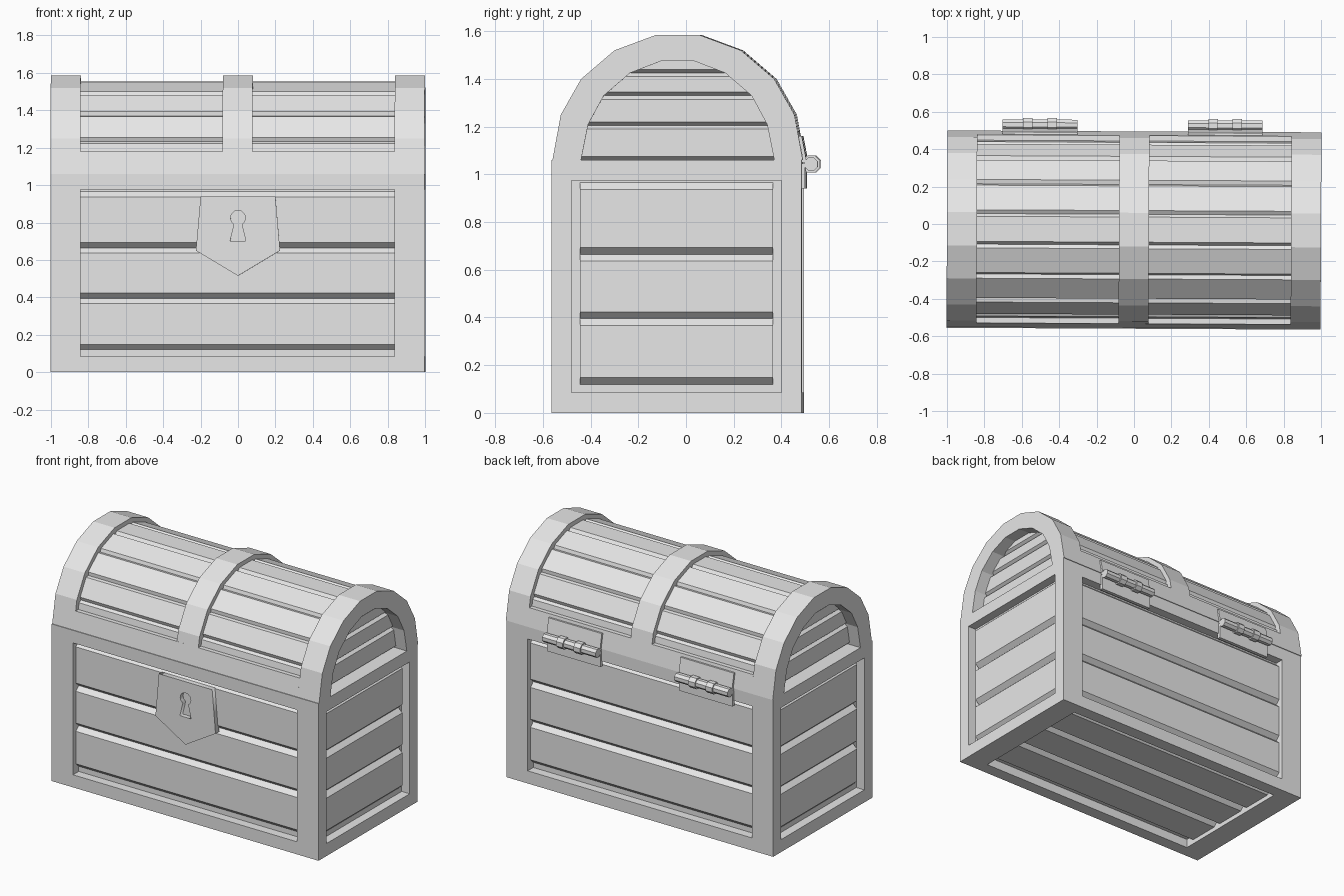
import bpy, bmesh, math
from mathutils import Vector

cube = bpy.data.objects.get("Cube")
if cube:
    bpy.data.objects.remove(cube, do_unlink=True)

grey = bpy.data.materials.new("plain_grey")
grey.use_nodes = True
grey.diffuse_color = (0.8, 0.8, 0.8, 1)
grey.node_tree.nodes["Principled BSDF"].inputs["Base Color"].default_value = (0.8, 0.8, 0.8, 1)

YAW = -0.005          # the chest stands very slightly turned
CY, LY = -0.035, -0.03  # depth centres of body and lid
HALF, SEAM = 0.525, 1.06
MX, MY = 0.16, 0.12   # frame widths


def finish(name, bm):
    bmesh.ops.recalc_face_normals(bm, faces=bm.faces)
    mesh = bpy.data.meshes.new(name)
    bm.to_mesh(mesh)
    bm.free()
    mesh.materials.append(grey)
    obj = bpy.data.objects.new(name, mesh)
    obj.rotation_euler.z = YAW
    bpy.context.collection.objects.link(obj)
    return obj


def add_prism(bm, pts, a, b, place):
    """Extrude a 2D outline from a to b; place maps (u, v, w) to x, y, z."""
    rings = [[bm.verts.new(place(u, v, w)) for u, v in pts] for w in (a, b)]
    n = len(pts)
    for r in rings:
        bm.faces.new(r)
    for i in range(n):
        j = (i + 1) % n
        bm.faces.new((rings[0][i], rings[0][j], rings[1][j], rings[1][i]))


def prism(name, pts, a, b, place):
    bm = bmesh.new()
    add_prism(bm, pts, a, b, place)
    return finish(name, bm)


def lid_place(u, v, w):
    return (w, LY + u, v)


# Body frame: box with a recess in every face but the top
bm = bmesh.new()
bmesh.ops.create_cube(bm, size=1)
for v in bm.verts:
    v.co = Vector((v.co.x * 2, v.co.y * 2 * HALF + CY, (v.co.z + 0.5) * SEAM))
bm.normal_update()
for f in [f for f in bm.faces if f.normal.z < 0.5]:
    bmesh.ops.inset_individual(bm, faces=[f], thickness=MY)
    if abs(f.normal.x) < 0.5:
        for v in f.verts:
            v.co.x = math.copysign(1 - MX, v.co.x)
    bmesh.ops.inset_individual(bm, faces=[f], thickness=0, depth=-0.06)
finish("body_frame", bm)


# Bevelled planks filling the recesses
def planks(name, cuts, halves, depth, bevel, place):
    bm = bmesh.new()
    for a, b, h in zip(cuts, cuts[1:], halves):
        add_prism(bm, [(-0.01, a), (0, a), (depth, a + bevel), (depth, b - bevel),
                       (0, b), (-0.01, b)], -h, h, place)
    finish(name, bm)


rows = [0.12, 0.395, 0.665, 0.965]
wide, deep = [1 - MX] * 3, [HALF - MY] * 3
inner = HALF - 0.06
planks("front_planks", rows, wide, 0.03, 0.028, lambda u, v, w: (w, CY - inner - u, v))
planks("back_planks", rows, wide, 0.03, 0.028, lambda u, v, w: (w, CY + inner + u, v))
planks("bottom_planks", [-0.405, -0.135, 0.135, 0.405], wide, 0.03, 0.028,
       lambda u, v, w: (w, CY + v, 0.06 - u))
for side, s in (("left", 1), ("right", -1)):
    planks(side + "_side_planks", rows, deep, 0.03, 0.028,
           lambda u, v, w: (s * (0.94 + u), CY + w, v))
    planks(side + "_lid_end_planks", [SEAM, 1.205, 1.33, 1.425, 1.5],
           [0.42, 0.40, 0.34, 0.23], 0.02, 0.015,
           lambda u, v, w: (s * (0.9 + u), LY + w, v))


# Lid arches
def arch(half):
    return [(-y, z) for y, z in half] + [(y, z) for y, z in reversed(half)]


outer = arch([(HALF, SEAM), (0.49, 1.25), (0.405, 1.40), (0.265, 1.52), (0.09, 1.585)])
opening = arch([(0.405, SEAM), (0.375, 1.21), (0.31, 1.33), (0.2, 1.425), (0.07, 1.475)])
for side, a, b in (("left", 1 - MX, 1), ("right", -1, MX - 1)):
    prism(side + "_lid_hoop", outer + opening[::-1], a, b, lid_place)
prism("middle_lid_hoop", outer, -0.08, 0.08, lid_place)
prism("lid_rim", [(-HALF, SEAM), (-0.503, 1.18), (0.503, 1.18), (HALF, SEAM)],
      MX - 1, 1 - MX, lid_place)

# Lid planks: one per arch facet, with a groove at every corner
base = Vector((0, SEAM))


def shrink(p, k):
    return base + (Vector(p) - base) * k


section = []
for p, q in zip(outer, outer[1:]):
    a, b = shrink(p, 0.945), shrink(q, 0.945)
    step = (b - a).normalized() * 0.018
    section += [shrink(p, 0.91), a + step, b - step]
section.append(shrink(outer[-1], 0.91))
prism("lid_planks", section, -0.9, 0.9, lid_place)

# Lock plate with keyhole
curve = bpy.data.curves.new("lock_plate", "CURVE")
curve.dimensions = "2D"
curve.fill_mode = "BOTH"
curve.extrude = 0.02
plate = [(-0.2, 0.94), (-0.225, 0.65), (0, 0.515), (0.225, 0.65), (0.2, 0.94)]
angles = [math.radians(-60 + 300 * i / 10) for i in range(11)]
hole = [(0.04 * math.cos(t), 0.825 + 0.04 * math.sin(t)) for t in angles]
hole += [(-0.042, 0.7), (0.042, 0.7)]
for pts in (plate, hole):
    spline = curve.splines.new("POLY")
    spline.points.add(len(pts) - 1)
    for point, (x, z) in zip(spline.points, pts):
        point.co = (x, z, 0, 1)
    spline.use_cyclic_u = True
curve.materials.append(grey)
lock = bpy.data.objects.new("lock_plate", curve)
lock.location = (0, -0.54, 0)
lock.rotation_euler = (math.pi / 2, 0, YAW)
bpy.context.collection.objects.link(lock)
bpy.ops.object.select_all(action="DESELECT")
lock.select_set(True)
bpy.context.view_layer.objects.active = lock
bpy.ops.object.convert(target="MESH")


# Hinges: two leaves, a barrel and two raised knuckles
def octagon(r):
    return [(0.528 + r * math.cos(math.pi * (i + 0.5) / 4),
             1.043 + r * math.sin(math.pi * (i + 0.5) / 4)) for i in range(8)]


def world(u, v, w):
    return (w, u, v)


for side, x in (("left", 0.485), ("right", -0.505)):
    bm = bmesh.new()
    add_prism(bm, [(0.48, 0.94), (0.503, 0.94), (0.503, 1.045), (0.48, 1.045)],
              x - 0.2, x + 0.2, world)
    add_prism(bm, [(0.48, 1.05), (0.51, 1.05), (0.489, 1.16), (0.46, 1.16)],
              x - 0.2, x + 0.2, world)
    add_prism(bm, octagon(0.03), x - 0.2, x + 0.2, world)
    for k in (-0.065, 0.065):
        add_prism(bm, octagon(0.039), x + k - 0.025, x + k + 0.025, world)
    finish(side + "_hinge", bm)
